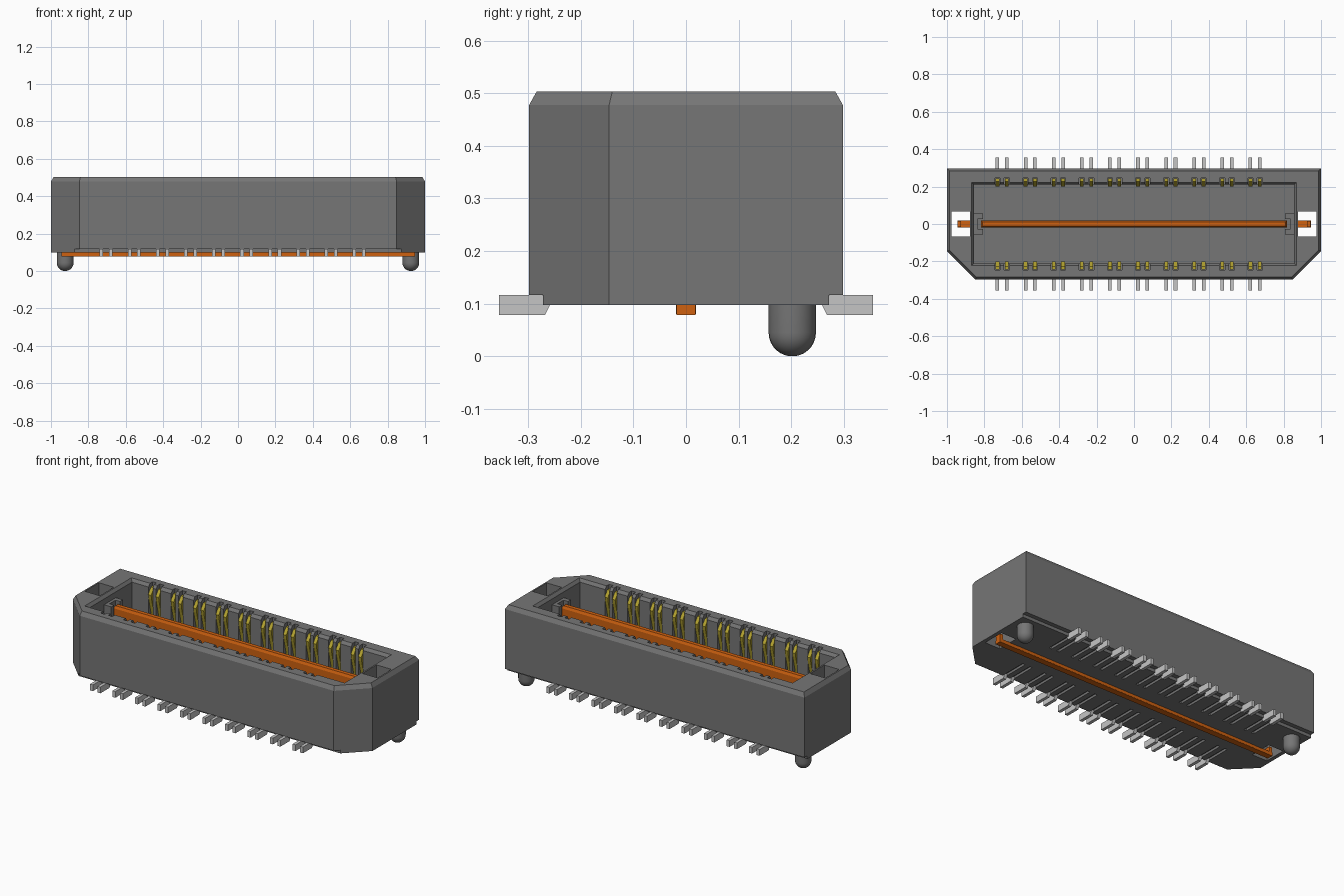
import bpy, bmesh, math

cube = bpy.data.objects.get("Cube")
if cube:
    bpy.data.objects.remove(cube, do_unlink=True)


def material(name, rgb, rough=0.6):
    m = bpy.data.materials.new(name)
    m.use_nodes = True
    m.diffuse_color = (*rgb, 1)
    b = m.node_tree.nodes["Principled BSDF"]
    b.inputs["Base Color"].default_value = (*rgb, 1)
    b.inputs["Roughness"].default_value = rough
    return m


GREY = material("dark grey plastic", (0.18, 0.18, 0.18))
ORANGE = material("orange copper", (0.62, 0.12, 0.005))
YELLOW = material("yellow gold", (0.46, 0.37, 0.03))
SILVER = material("silver tin", (0.56, 0.56, 0.56))


def finish(name, bm, mat):
    bmesh.ops.recalc_face_normals(bm, faces=bm.faces)
    me = bpy.data.meshes.new(name)
    bm.to_mesh(me)
    bm.free()
    me.materials.append(mat)
    ob = bpy.data.objects.new(name, me)
    bpy.context.scene.collection.objects.link(ob)
    return ob


def loft(bm, rings):
    """Closed solid through rings of equal point count."""
    vs = [[bm.verts.new(p) for p in r] for r in rings]
    n = len(rings[0])
    for a, b in zip(vs, vs[1:]):
        for i in range(n):
            j = (i + 1) % n
            bm.faces.new((a[i], a[j], b[j], b[i]))
    bm.faces.new(vs[0][::-1])
    bm.faces.new(vs[-1])


def rect(x0, x1, y0, y1, z):
    return [(x0, y0, z), (x1, y0, z), (x1, y1, z), (x0, y1, z)]


def box(bm, x0, x1, y0, y1, z0, z1):
    loft(bm, [rect(x0, x1, y0, y1, z0), rect(x0, x1, y0, y1, z1)])


def prism_x(bm, profile, xc, width, side):
    """Extrude a (y, z) profile along x, mirrored front to back by side."""
    loft(bm, [[(xc + dx, side * y, z) for y, z in profile]
              for dx in (-width / 2, width / 2)])


def carve(target, bm):
    cutter = finish("cutter", bm, GREY)
    cutter.hide_render = True
    mod = target.modifiers.new("carve", 'BOOLEAN')
    mod.operation = 'DIFFERENCE'
    mod.solver = 'EXACT'
    mod.object = cutter
    bpy.context.view_layer.objects.active = target
    bpy.ops.object.modifier_apply(modifier=mod.name)
    bpy.data.objects.remove(cutter, do_unlink=True)


# Contact positions: ten pairs along x, on both long sides
PINS = [(-0.73 + 0.1503 * i + d, s)
        for i in range(10) for d in (0, 0.05) for s in (-1, 1)]


# Housing: block with two cut front corners and a bevelled top
def outline(d, z):
    c, k = 0.152, 0.414 * d
    half = [(0.848 - k, -0.298 + d), (1 - d, -0.298 + c + k), (1 - d, 0.298 - d)]
    return [(x, y, z) for x, y in half] + [(-x, y, z) for x, y in half[::-1]]


bm = bmesh.new()
loft(bm, [outline(0, 0.098), outline(0, 0.478), outline(0.014, 0.503)])
housing = finish("housing", bm, GREY)

# Cavity with flared rim
bm = bmesh.new()
loft(bm, [rect(-x, x, -y, y, z) for x, y, z in
          ((0.855, 0.21, 0.15), (0.855, 0.21, 0.485), (0.873, 0.228, 0.51))])
carve(housing, bm)

# Through holes at the ends, and long steps under the side walls
bm = bmesh.new()
for s in (-1, 1):
    box(bm, *sorted((s * 0.877, s * 0.977)), -0.066, 0.068, 0.05, 0.55)
    box(bm, -1.1, 1.1, *sorted((s * 0.272, s * 0.35)), 0.05, 0.117)
carve(housing, bm)

# Contact slots in the walls, and narrow grooves underneath
bm = bmesh.new()
for x, s in PINS:
    box(bm, x - 0.014, x + 0.014, *sorted((s * 0.19, s * 0.247)), 0.16, 0.55)
    box(bm, x - 0.009, x + 0.009, *sorted((s * 0.11, s * 0.262)), 0.05, 0.112)
carve(housing, bm)

# Slotted guide posts inside the cavity ends
for name, s in (("left_guide", 1), ("right_guide", -1)):
    bm = bmesh.new()
    box(bm, *sorted((s * 0.838, s * 0.857)), -0.056, 0.056, 0.148, 0.45)
    for t in (-1, 1):
        box(bm, *sorted((s * 0.808, s * 0.838)), *sorted((t * 0.028, t * 0.056)),
            0.148, 0.45)
    finish(name, bm, GREY)

# Central blade with a bevelled top edge
bm = bmesh.new()
loft(bm, [rect(-x, x, -y, y, z) for x, y, z in
          ((0.818, 0.019, 0.08), (0.818, 0.019, 0.425), (0.81, 0.012, 0.44))])
finish("centre_blade", bm, ORANGE)

# Blade foot running under the housing, with upturned ends
bm = bmesh.new()
box(bm, -0.945, 0.945, -0.018, 0.018, 0.079, 0.1)
finish("blade_foot", bm, ORANGE)
bm = bmesh.new()
for s in (-1, 1):
    box(bm, *sorted((s * 0.925, s * 0.944)), -0.017, 0.017, 0.09, 0.13)
finish("foot_tabs", bm, ORANGE)

# Spring contacts
spine = [(0.244, 0.152), (0.244, 0.32), (0.22, 0.42), (0.216, 0.445), (0.242, 0.48)]
ribbon = spine + [(y - 0.016, z) for y, z in spine[::-1]]
bm = bmesh.new()
for x, s in PINS:
    prism_x(bm, ribbon, x, 0.02, s)
finish("spring_contacts", bm, YELLOW)

# Solder tails
tail = [(0.355, 0.079), (0.268, 0.079), (0.258, 0.098), (0.258, 0.105),
        (0.273, 0.1165), (0.355, 0.1165)]
bm = bmesh.new()
for x, s in PINS:
    prism_x(bm, tail, x, 0.019, s)
finish("solder_tails", bm, SILVER)

# Round-ended locating pegs
for name, s in (("left_peg", 1), ("right_peg", -1)):
    r, n = 0.045, 24
    levels = [(r, 0.11)] + [(r * math.cos(a), r - r * math.sin(a))
                            for a in (math.radians(12 * k) for k in range(8))]
    bm = bmesh.new()
    loft(bm, [[(s * 0.924 + q * math.cos(2 * math.pi * i / n),
                0.202 + q * math.sin(2 * math.pi * i / n), z) for i in range(n)]
              for q, z in levels])
    peg = finish(name, bm, GREY)
    bpy.ops.object.select_all(action='DESELECT')
    peg.select_set(True)
    bpy.context.view_layer.objects.active = peg
    bpy.ops.object.shade_smooth_by_angle(angle=math.radians(35))
